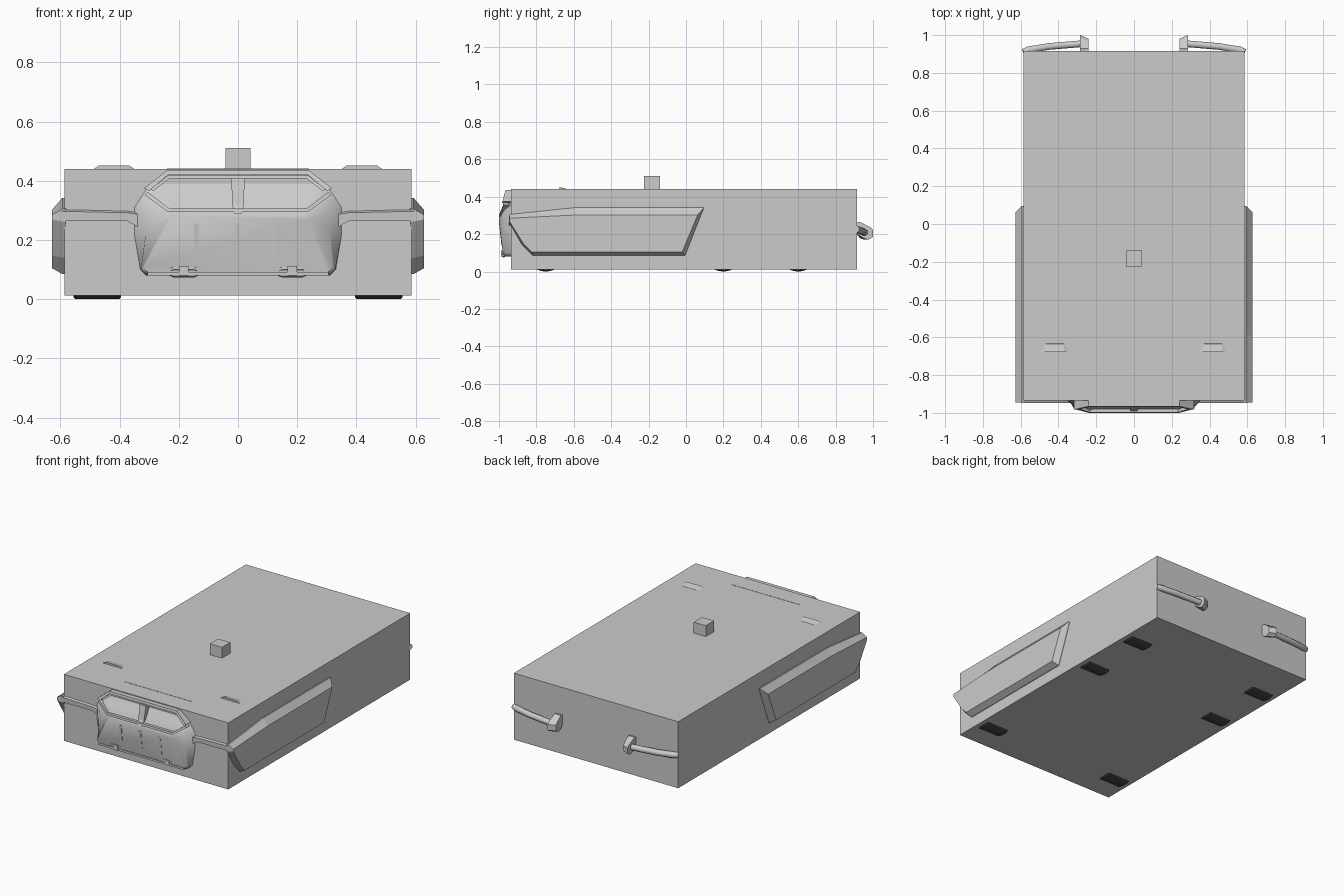
import bpy
import bmesh
import math
from mathutils import Vector

if "Cube" in bpy.data.objects:
    bpy.data.objects.remove(bpy.data.objects["Cube"], do_unlink=True)


def material(name, value):
    m = bpy.data.materials.new(name)
    m.use_nodes = True
    col = (value, value, value, 1)
    m.diffuse_color = col
    m.node_tree.nodes["Principled BSDF"].inputs["Base Color"].default_value = col
    return m


GREY = material("plain grey", 0.6)
DARK = material("dark rubber", 0.06)


def loft(name, rings, mat=GREY, smooth=None):
    """Skin closed rings of points and cap both ends."""
    bm = bmesh.new()
    loops = [[bm.verts.new(p) for p in r] for r in rings]
    n = len(loops[0])
    for a, b in zip(loops, loops[1:]):
        for i in range(n):
            j = (i + 1) % n
            bm.faces.new((a[i], a[j], b[j], b[i]))
    bm.faces.new(loops[0])
    bm.faces.new(loops[-1])
    bmesh.ops.recalc_face_normals(bm, faces=bm.faces)
    me = bpy.data.meshes.new(name)
    bm.to_mesh(me)
    bm.free()
    me.materials.append(mat)
    ob = bpy.data.objects.new(name, me)
    bpy.context.collection.objects.link(ob)
    if smooth:
        bpy.ops.object.select_all(action='DESELECT')
        ob.select_set(True)
        bpy.context.view_layer.objects.active = ob
        bpy.ops.object.shade_smooth_by_angle(angle=math.radians(smooth))
    return ob


def box(name, x0, x1, y0, y1, z0, z1, mat=GREY):
    return loft(name, [[(x0, y0, z), (x1, y0, z), (x1, y1, z), (x0, y1, z)]
                       for z in (z0, z1)], mat)


def flip(rings, s):
    return [[(s * p[0], p[1], p[2]) for p in r] for r in rings]


def both(half):
    """Close a half outline by mirroring it across the centre."""
    return half + [(-x, y, z) for x, y, z in reversed(half)]


def tube(path, r, n=8):
    """Rings around a path."""
    path = [Vector(p) for p in path]
    rings = []
    for i, p in enumerate(path):
        d = (path[min(i + 1, len(path) - 1)] - path[max(i - 1, 0)]).normalized()
        u = d.cross(Vector((0, 0, 1))).normalized()
        v = u.cross(d)
        rings.append([p + r * (math.cos(a) * u + math.sin(a) * v)
                      for a in (math.tau * (k + .5) / n for k in range(n))])
    return rings


def band(name, outer, inner, back):
    """Bent bar across the front, from half outlines."""
    line = [(-x, y, z) for x, y, z in reversed(outer)] + outer
    low = [(-x, y, z) for x, y, z in reversed(inner)] + inner
    rings = [[a, b, (b[0], back, b[2]), (a[0], back, a[2])] for a, b in zip(line, low)]
    return loft(name, rings)


# Main hull and roof block
box("body", -.585, .585, -.935, .915, .012, .44)
box("roof_block", -.043, .043, -.225, -.14, .43, .51)
box("roof_seam", -.24, .24, -.817, -.813, .435, .4415)

# Front housing with rounded cheeks
back = both([(.25, -.93, .40), (.31, -.935, .37), (.35, -.935, .31),
             (.35, -.935, .22), (.33, -.935, .10), (.31, -.935, .08)])
mid = both([(.24, -.955, .345), (.285, -.965, .345), (.305, -.975, .30),
            (.31, -.975, .235), (.328, -.96, .10), (.308, -.96, .08)])
front = both([(.20, -.995, .285), (.22, -.997, .282), (.235, -1.0, .28),
              (.238, -1.0, .268), (.318, -.98, .108), (.30, -.978, .085)])
loft("front_housing", [back, mid, front], smooth=50)

# Upper opening: hood bar, sill and centre strut
band("hood_bar",
     [(.24, -.965, .435), (.318, -.982, .374)],
     [(.236, -.968, .42), (.30, -.984, .366)], -.93)
band("upper_lip",
     [(.236, -.955, .418), (.296, -.97, .37)],
     [(.232, -.957, .407), (.285, -.97, .366)], -.93)
band("sill_bar",
     [(.232, -.998, .307), (.305, -.975, .362)],
     [(.236, -1.0, .294), (.315, -.975, .352)], -.94)
loft("centre_strut", [
    [(-.022, -.968, .41), (.022, -.968, .41), (.022, -.935, .41), (-.022, -.935, .41)],
    [(-.02, -.985, .32), (.02, -.985, .32), (.02, -.94, .32), (-.02, -.94, .32)],
    [(-.012, -1.0, .288), (.012, -1.0, .288), (.012, -.95, .288), (-.012, -.95, .288)]])

# Lower grille ribs and lip
for x in (-.14, 0, .14):
    loft("grille_rib", [[(x - .008, y - d, z), (x + .008, y - d, z),
                         (x + .008, y + .01, z), (x - .008, y + .01, z)]
                        for y, z, d in ((-.983, .14, .004), (-.996, .255, .003))])
box("grille_lip", -.305, .305, -.984, -.94, .08, .092)

for s in (-1, 1):
    # Side fenders with bevelled edges
    outline = [(-.945, .305), (-.59, .342), (.096, .342),
               (-.005, .085), (-.82, .085), (-.875, .14), (-.945, .262)]
    inset = [(-.945, .285), (-.59, .302), (.062, .302),
             (-.02, .105), (-.825, .105), (-.868, .148), (-.945, .27)]
    loft("side_fender", flip([[(.58, y, z) for y, z in outline],
                              [(.593, y, z) for y, z in outline],
                              [(.628, y, z) for y, z in inset]], s))

    # Trim strip from fender to front housing
    loft("front_strip", flip([[(x, -.93, b), (x, -.945, b), (x, -.947, t - .008), (x, -.93, t)]
                              for x, b, t in ((.34, .245, .295), (.375, .264, .30),
                                              (.595, .264, .305))], s))

    # Roof tabs
    loft("roof_tab", flip([
        [(.347, -.677, .438), (.49, -.677, .438), (.48, -.632, .438), (.365, -.632, .438)],
        [(.367, -.677, .451), (.47, -.677, .451), (.465, -.634, .441), (.372, -.634, .441)]], s))

    # Tow hooks: ring with a small block
    c = .183
    ring = [Vector((c - .055, -.97, .095)), Vector((c - .035, -.975, .104)),
            Vector((c + .035, -.975, .104)), Vector((c + .055, -.97, .095))]
    loft("tow_hook_upper", flip(tube(ring, .008, 6), s))
    ring = [Vector((p.x, p.y, .186 - p.z)) for p in ring]
    loft("tow_hook_lower", flip(tube(ring, .008, 6), s))
    box("tow_hook_block", s * c - .016, s * c + .016, -.988, -.94, .08, .113)

    # Rear handles and their brackets
    loft("rear_handle", flip(tube([(.585, .91, .225), (.56, .922, .222), (.45, .94, .216),
                                   (.27, .955, .21)], .019), s), smooth=50)
    side = [(.91, .262), (.93, .265), (.985, .238), (1.0, .222),
            (1.0, .185), (.975, .17), (.95, .178), (.91, .205)]
    loft("rear_bracket", flip([[(.24, y - .02 * (y > .94), z) for y, z in side],
                               [(.285, y, z) for y, z in side]], s))

    # Wheels, showing just below the hull
    for y in (-.75, .2, .6):
        rings = []
        for x, r in ((.395, .104), (.402, .11), (.548, .11), (.555, .104)):
            rings.append([(x, y + r * math.cos(a), .11 + r * math.sin(a))
                          for a in (math.tau * (k + .5) / 32 - math.pi / 2 - math.pi / 32
                                    for k in range(32))])
        loft("wheel", flip(rings, s), DARK, smooth=30)
